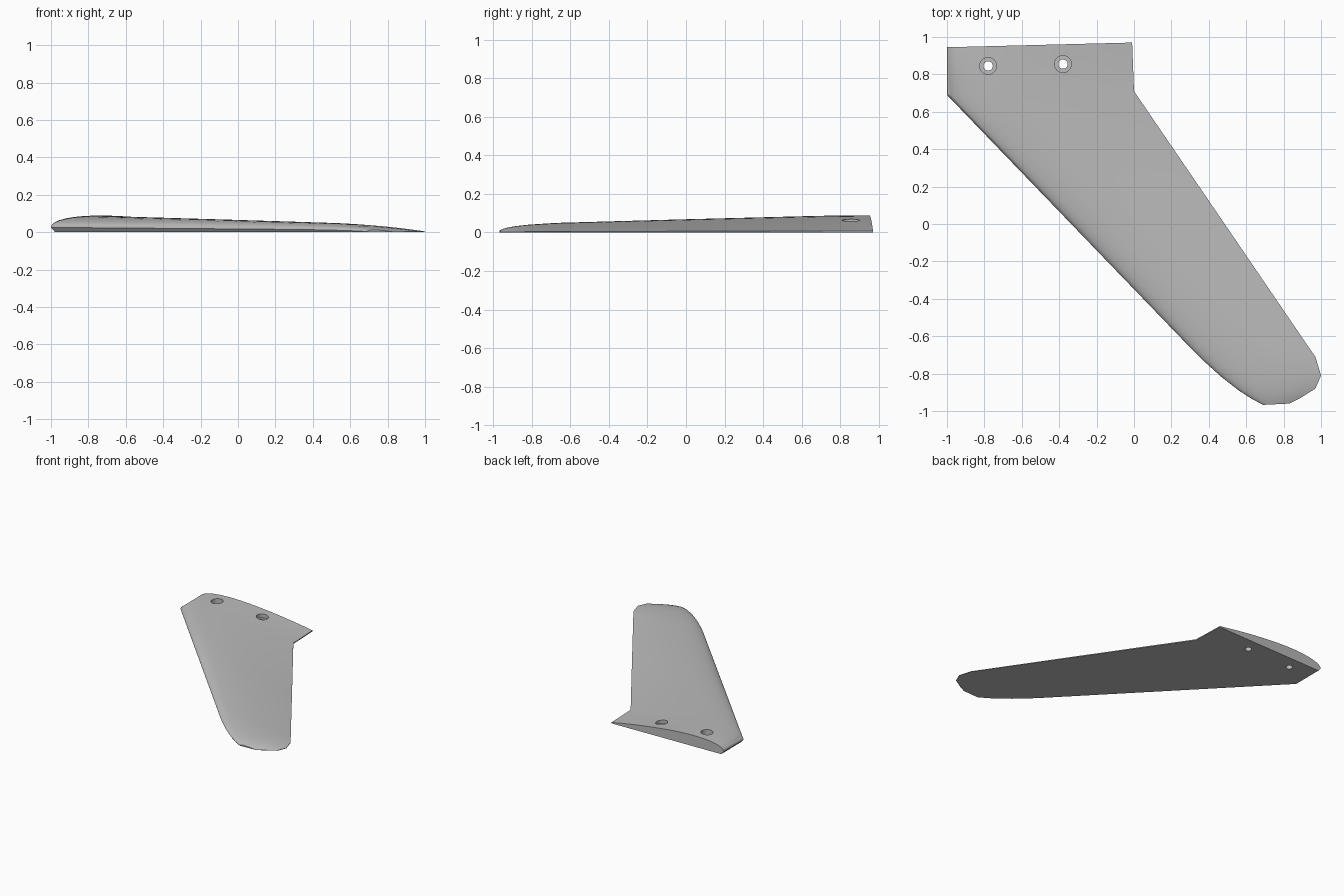
import bpy, bmesh, math
from mathutils import Vector

cube = bpy.data.objects.get("Cube")
if cube:
    bpy.data.objects.remove(cube, do_unlink=True)

grey = bpy.data.materials.new("light_grey")
grey.use_nodes = True
colour = (0.5, 0.5, 0.5, 1)
grey.diffuse_color = colour
grey.node_tree.nodes["Principled BSDF"].inputs["Base Color"].default_value = colour


def loft(name, rings):
    """Skin a list of closed rings and cap both ends."""
    bm = bmesh.new()
    loops = [[bm.verts.new(p) for p in ring] for ring in rings]
    n = len(loops[0])
    for a, b in zip(loops, loops[1:]):
        for i in range(n):
            j = (i + 1) % n
            bm.faces.new((a[i], a[j], b[j], b[i]))
    bm.faces.new(loops[0])
    bm.faces.new(loops[-1])
    bmesh.ops.recalc_face_normals(bm, faces=bm.faces)
    mesh = bpy.data.meshes.new(name)
    bm.to_mesh(mesh)
    bm.free()
    mesh.materials.append(grey)
    obj = bpy.data.objects.new(name, mesh)
    bpy.context.collection.objects.link(obj)
    return obj


def section(lead, trail, scale, count=22):
    """Flat-bottomed aerofoil from the leading to the trailing edge."""
    lead, trail = Vector((*lead, 0)), Vector((*trail, 0))
    ring = [lead.lerp(trail, 0.022)]
    for i in range(count + 1):
        t = (1 - math.cos(math.pi * i / count)) / 2
        bump = 0.2969 * t**0.5 - 0.126 * t - 0.3516 * t**2 + 0.2843 * t**3 - 0.1036 * t**4
        p = lead.lerp(trail, t)
        p.z = scale * (0.68 * bump + 0.026 * (1 - t) + 0.008 * t)
        ring.append(p)
    ring.append(trail)
    return ring


# Fin body: root tab, swept blade, rounded tip (lead, trail, thickness)
stations = [
    ((-1, 0.945), (-0.01, 0.97), 1),
    ((-1, 0.69), (0, 0.71), 0.97),
    ((-0.35, 0.015), (0.485, 0), 0.77),
    ((0.3, -0.66), (0.935, -0.66), 0.56),
    ((0.37, -0.73), (0.97, -0.71), 0.52),
    ((0.47, -0.82), (1, -0.81), 0.45),
    ((0.56, -0.89), (0.97, -0.88), 0.36),
    ((0.63, -0.935), (0.89, -0.93), 0.26),
    ((0.69, -0.967), (0.83, -0.96), 0.13),
]
fin = loft("fin", [section(*s) for s in stations])
bpy.context.view_layer.objects.active = fin
fin.select_set(True)

# Stepped screw holes through the root tab
for x, y in ((-0.78, 0.845), (-0.38, 0.855)):
    steps = [(0.025, -0.1), (0.025, 0.035), (0.045, 0.035), (0.045, 0.2)]
    cutter = loft("hole_cutter", [
        [(x + r * math.cos(a * math.tau / 32), y + r * math.sin(a * math.tau / 32), z)
         for a in range(32)] for r, z in steps])
    cutter.hide_render = True
    mod = fin.modifiers.new("screw_hole", "BOOLEAN")
    mod.operation = "DIFFERENCE"
    mod.solver = "EXACT"
    mod.object = cutter
    bpy.ops.object.modifier_apply(modifier=mod.name)
    bpy.data.objects.remove(cutter, do_unlink=True)

bpy.ops.object.shade_smooth_by_angle(angle=math.radians(30))
